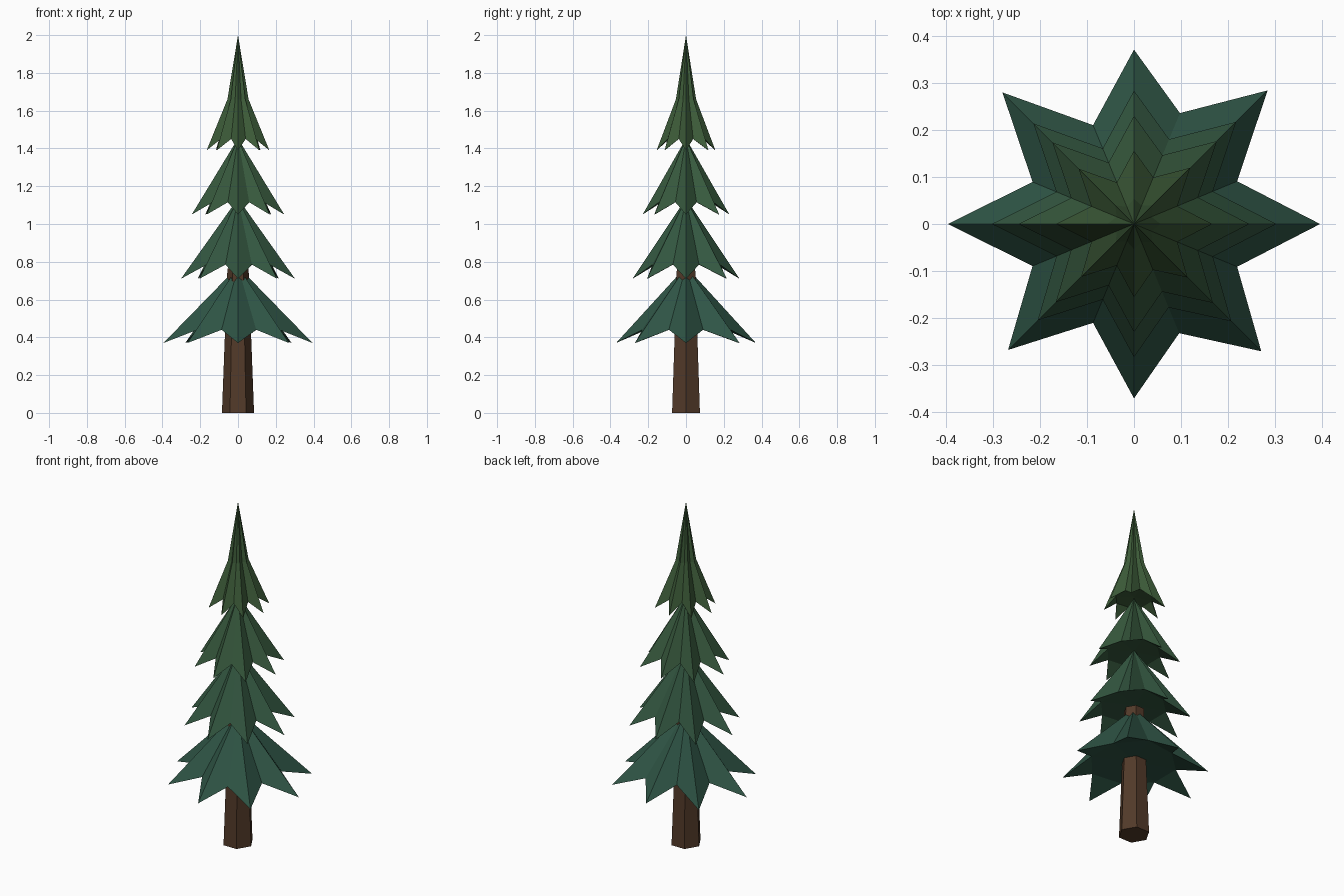
import bpy, bmesh, math

if "Cube" in bpy.data.objects:
    bpy.data.objects.remove(bpy.data.objects["Cube"])


def material(name, rgb):
    m = bpy.data.materials.new(name)
    m.diffuse_color = (*rgb, 1)
    m.use_nodes = True
    m.node_tree.nodes["Principled BSDF"].inputs["Base Color"].default_value = m.diffuse_color
    return m


# Tip and notch radii around the star, anticlockwise from +x, relative to tier size
STAR = [1.0, 0.60, 1.015, 0.645, 0.937, 0.575, 1.0, 0.59,
        1.0, 0.59, 0.957, 0.575, 0.937, 0.635, 0.967, 0.60]


def star_ring(bm, radius, tip_z, notch_z, flatten=0.0):
    ring = []
    for i, k in enumerate(STAR):
        a = math.pi * i / 8
        k = k + (1 - k) * flatten
        z = notch_z if i % 2 else tip_z
        ring.append(bm.verts.new((radius * k * math.cos(a), radius * k * math.sin(a), z)))
    return ring


def tier(name, radius, tip_z, notch_z, apex_z, mat, collar=None):
    bm = bmesh.new()
    rim = star_ring(bm, radius, tip_z, notch_z)
    apex = bm.verts.new((0, 0, apex_z))
    under = bm.verts.new((0, 0, notch_z + 0.01))
    top = rim
    if collar:
        top = star_ring(bm, collar[0], collar[1], collar[1], 0.3)
    for i in range(16):
        j = (i + 1) % 16
        if collar:
            bm.faces.new((rim[i], rim[j], top[j], top[i]))
        bm.faces.new((top[i], top[j], apex))
    # Underside: drooping tips around a nearly flat centre
    for i in range(0, 16, 2):
        a, b = rim[i - 1], rim[i + 1]
        bm.faces.new((rim[i], a, b))
        bm.faces.new((b, a, under))
    bmesh.ops.recalc_face_normals(bm, faces=bm.faces)
    me = bpy.data.meshes.new(name)
    bm.to_mesh(me)
    bm.free()
    me.materials.append(mat)
    ob = bpy.data.objects.new(name, me)
    bpy.context.collection.objects.link(ob)
    return ob


# Foliage tiers
tier("foliage_bottom", 0.395, 0.37, 0.44, 0.775, material("green_1", (0.028, 0.09, 0.06)))
tier("foliage_lower", 0.302, 0.71, 0.785, 1.135, material("green_2", (0.033, 0.095, 0.052)))
tier("foliage_upper", 0.245, 1.05, 1.115, 1.453, material("green_3", (0.038, 0.1, 0.047)))
tier("foliage_top", 0.166, 1.39, 1.45, 2.0, material("green_4", (0.046, 0.105, 0.04)),
     collar=(0.056, 1.66))

# Tapered six-sided trunk
bpy.ops.mesh.primitive_cone_add(vertices=6, radius1=0.085, radius2=0.056, depth=0.765,
                                location=(0, 0, 0.3825), rotation=(0, 0, math.pi / 2))
trunk = bpy.context.object
trunk.name = "trunk"
trunk.data.materials.append(material("bark", (0.085, 0.042, 0.022)))
